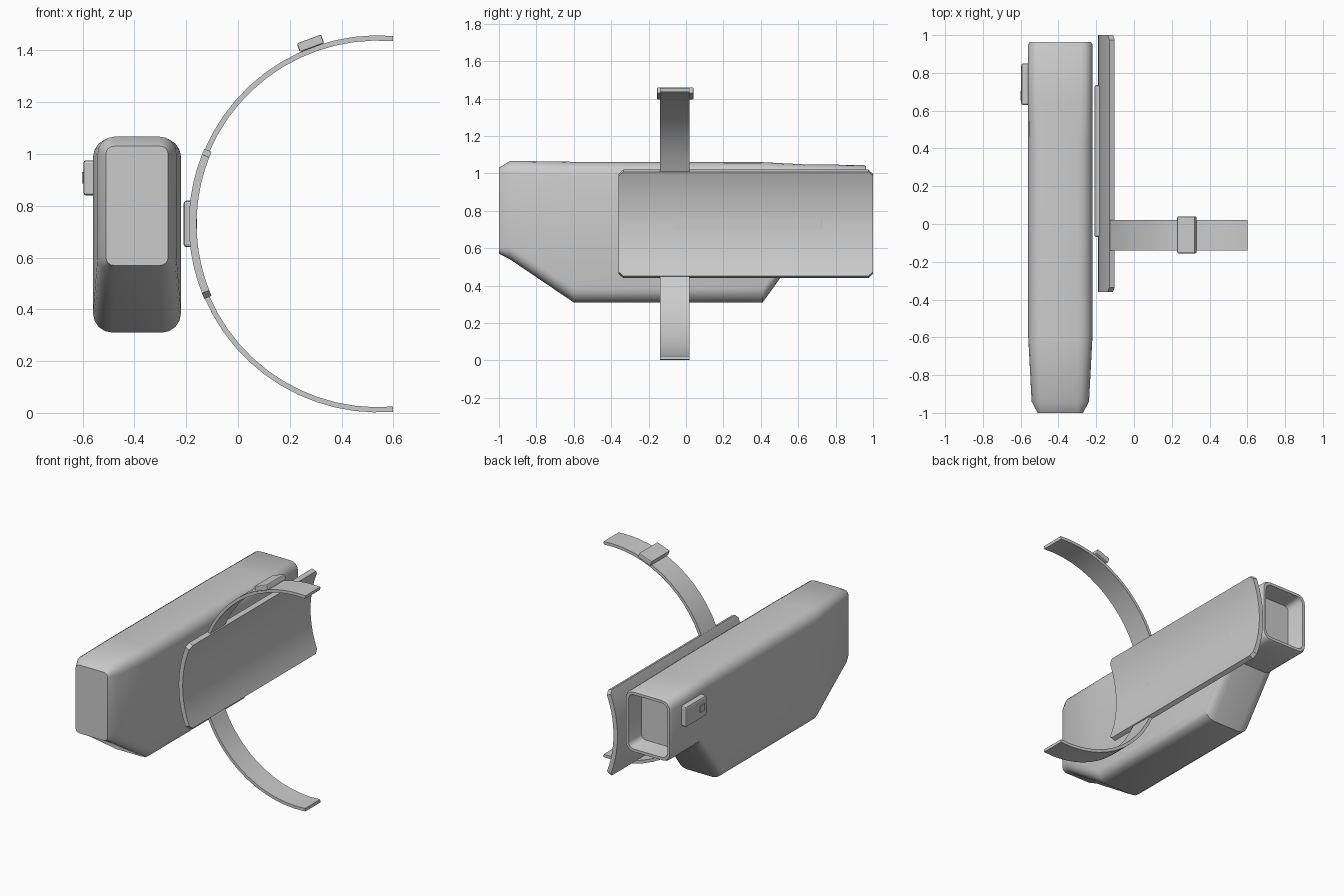
import bpy, bmesh
from math import sin, cos, pi, radians

if "Cube" in bpy.data.objects:
    bpy.data.objects.remove(bpy.data.objects["Cube"])

CX = -0.39            # centre line of the main body
AX, AZ = 0.54, 0.73   # axis of the strap and plate curve


def make(name, verts, faces, smooth=None):
    mesh = bpy.data.meshes.new(name)
    mesh.from_pydata(verts, [], faces)
    bm = bmesh.new()
    bm.from_mesh(mesh)
    bmesh.ops.recalc_face_normals(bm, faces=bm.faces)
    bm.to_mesh(mesh)
    bm.free()
    ob = bpy.data.objects.new(name, mesh)
    bpy.context.collection.objects.link(ob)
    if smooth:
        bpy.ops.object.select_all(action='DESELECT')
        bpy.context.view_layer.objects.active = ob
        ob.select_set(True)
        bpy.ops.object.shade_smooth_by_angle(angle=radians(smooth))
    return ob


def ring(y, hw, zb, zt, r, seg=4):
    """Rounded rectangle across the body at depth y."""
    pts = []
    corners = [(hw - r, zt - r), (r - hw, zt - r), (r - hw, zb + r), (hw - r, zb + r)]
    for k, (x, z) in enumerate(corners):
        for i in range(seg + 1):
            a = (k + i / seg) * pi / 2
            pts.append((CX + x + r * cos(a), y, z + r * sin(a)))
    return pts


def loft(name, rings, smooth):
    n = len(rings[0])
    verts = [p for r in rings for p in r]
    faces = [(k * n + i, k * n + (i + 1) % n, (k + 1) * n + (i + 1) % n, (k + 1) * n + i)
             for k in range(len(rings) - 1) for i in range(n)]
    faces += [tuple(range(n)), tuple(range(len(verts) - n, len(verts)))]
    return make(name, verts, faces, smooth)


def curved_strip(name, rows, r_out, r_in):
    """Band bent round the y axis; rows are (angle, y0, y1)."""
    verts = []
    for a, y0, y1 in rows:
        for r, y in ((r_out, y0), (r_out, y1), (r_in, y1), (r_in, y0)):
            verts.append((AX - r * cos(radians(a)), y, AZ + r * sin(radians(a))))
    faces = [(k * 4 + i, k * 4 + (i + 1) % 4, k * 4 + 4 + (i + 1) % 4, k * 4 + 4 + i)
             for k in range(len(rows) - 1) for i in range(4)]
    m = len(verts)
    faces += [(0, 1, 2, 3), (m - 4, m - 3, m - 2, m - 1)]
    return make(name, verts, faces, 30)


def box(name, lo, hi, bevel=0.0, rot_y=0.0):
    c = [(a + b) / 2 for a, b in zip(lo, hi)]
    h = [(b - a) / 2 for a, b in zip(lo, hi)]
    verts = [(h[0] * i, h[1] * j, h[2] * k) for i in (-1, 1) for j in (-1, 1) for k in (-1, 1)]
    faces = [(0, 1, 3, 2), (4, 5, 7, 6), (0, 1, 5, 4), (2, 3, 7, 6), (0, 2, 6, 4), (1, 3, 7, 5)]
    ob = make(name, verts, faces)
    ob.location = c
    ob.rotation_euler[1] = radians(rot_y)
    if bevel:
        mod = ob.modifiers.new("Bevel", 'BEVEL')
        mod.width, mod.segments = bevel, 2
    return ob


# Main body: tapered nose, deep belly, and a hollow rear mouth
loft("body", [
    ring(-1.0, 0.12, 0.57, 1.03, 0.03),
    ring(-0.94, 0.152, 0.54, 1.067, 0.065),
    ring(-0.6, 0.17, 0.31, 1.062, 0.075),
    ring(0.41, 0.17, 0.31, 1.06, 0.075),
    ring(0.64, 0.17, 0.63, 1.048, 0.06),
    ring(0.95, 0.17, 0.63, 1.045, 0.06),
    ring(0.963, 0.163, 0.637, 1.038, 0.055),
    ring(0.963, 0.145, 0.655, 1.02, 0.04),
    ring(0.85, 0.125, 0.675, 1.0, 0.03),
], 35)

# Curved back plate with clipped corners
rows = [(-23.4, -0.335, 0.975), (-21.5, -0.36, 1.0)]
rows += [(-21.5 + 43 * i / 10, -0.36, 1.0) for i in range(1, 10)]
rows += [(21.5, -0.36, 1.0), (23.4, -0.335, 0.975)]
curved_strip("curved_plate", rows, 0.73, 0.70)

# Upper and lower halves of the strap
for side, name in ((1, "upper_strap"), (-1, "lower_strap")):
    curved_strip(name, [(side * (23 + 71.7 * i / 12), -0.14, 0.02) for i in range(13)],
                 0.728, 0.708)

# Spacer between body and plate
box("mount_spacer", (-0.21, -0.07, 0.64), (-0.159, 0.735, 0.82), 0.012)

# Strap buckle
box("strap_buckle", (0.23, -0.155, 1.409), (0.33, 0.04, 1.445), 0.006, -20.4)

# Side switch
box("switch_panel", (-0.597, 0.63, 0.84), (-0.55, 0.85, 0.975), 0.01)
box("switch_button", (-0.602, 0.655, 0.885), (-0.58, 0.705, 0.93))
